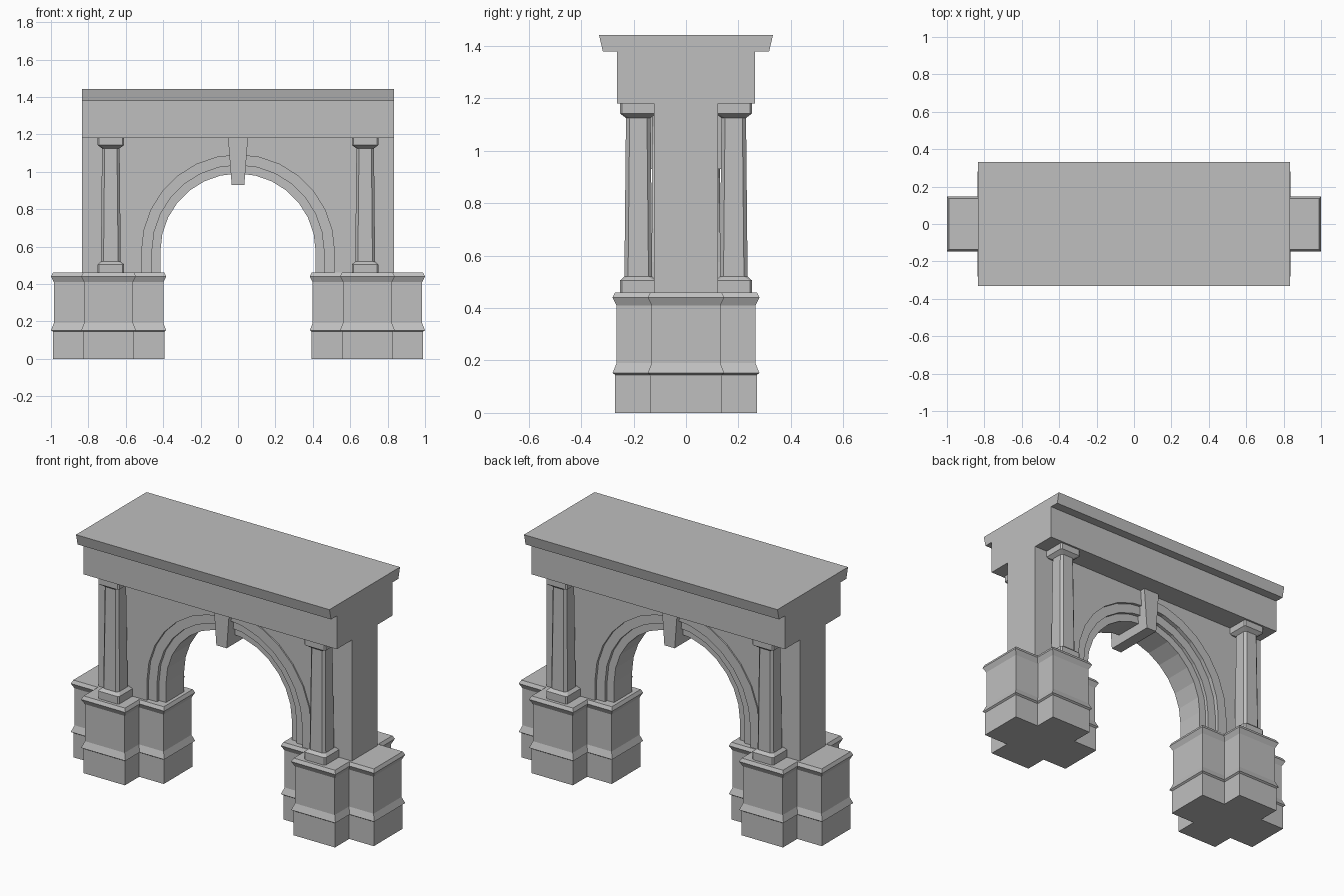
import bpy, bmesh
from math import sin, cos, pi

cube = bpy.data.objects.get("Cube")
if cube:
    bpy.data.objects.remove(cube, do_unlink=True)

stone = bpy.data.materials.new("grey_stone")
stone.use_nodes = True
colour = (0.52, 0.52, 0.52, 1)
stone.diffuse_color = colour
stone.node_tree.nodes["Principled BSDF"].inputs["Base Color"].default_value = colour


def loft(name, rings):
    """Join matching rings of 3D points and cap both ends."""
    bm = bmesh.new()
    loops = [[bm.verts.new(p) for p in ring] for ring in rings]
    n = len(loops[0])
    for low, high in zip(loops, loops[1:]):
        for i in range(n):
            j = (i + 1) % n
            bm.faces.new((low[i], low[j], high[j], high[i]))
    bm.faces.new(loops[0][::-1])
    bm.faces.new(loops[-1])
    bmesh.ops.recalc_face_normals(bm, faces=bm.faces)
    mesh = bpy.data.meshes.new(name)
    bm.to_mesh(mesh)
    bm.free()
    mesh.materials.append(stone)
    obj = bpy.data.objects.new(name, mesh)
    bpy.context.collection.objects.link(obj)
    return obj


def extrude_y(name, outline, y0, y1):
    return loft(name, [[(x, y, z) for x, z in outline] for y in (y0, y1)])


def cross(cx, grow, z):
    """Plus-shaped plan, pushed outwards by grow."""
    a, b, c = 0.298 + grow, 0.27 + grow, 0.136 + grow
    plan = [(a, -c), (a, c), (c, c), (c, b), (-c, b), (-c, c),
            (-a, c), (-a, -c), (-c, -c), (-c, -b), (c, -b), (c, -c)]
    return [(cx + x, y, z) for x, y in plan]


def chamfered(cx, cy, half, cut, z):
    """Square plan with cut corners."""
    k = half - cut
    plan = [(half, -k), (half, k), (k, half), (-k, half),
            (-half, k), (-half, -k), (-k, -half), (k, -half)]
    return [(cx + x, cy + y, z) for x, y in plan]


BASE, SPRING, TOP, SIDE = 0.46, 0.575, 1.18, 0.835


def arc(r, start, end, steps):
    return [(r * cos(start + (end - start) * i / steps),
             SPRING + r * sin(start + (end - start) * i / steps))
            for i in range(steps + 1)]


def arched(r):
    """Wall outline with a round-headed opening of radius r."""
    return ([(-SIDE, BASE), (-SIDE, TOP), (SIDE, TOP), (SIDE, BASE), (r, BASE)]
            + arc(r, 0, pi, 14) + [(-r, BASE)])


# Pedestals with base moulding and cap moulding
pedestal = [(0, 0), (0, 0.145), (0.01, 0.152), (-0.005, 0.19),
            (-0.005, 0.41), (0.01, 0.44), (0, BASE)]
for side, cx in (("left", 0.692), ("right", -0.692)):
    loft(side + "_pedestal", [cross(cx, g, z) for g, z in pedestal])

# Columns: base, tapered shaft, capital
column = [(0.07, 0.008, BASE), (0.07, 0.008, 0.505), (0.053, 0.014, 0.52),
          (0.047, 0.014, 1.125), (0.07, 0.008, 1.142), (0.07, 0.008, TOP)]
for side, cx in (("left", 0.68), ("right", -0.68)):
    for end, cy in (("front", -0.182), ("back", 0.182)):
        loft(f"{end}_{side}_column",
             [chamfered(cx, cy, h, c, z) for h, c, z in column])

# Wall with stepped reveals around the arch on both faces
extrude_y("wall_core", arched(0.415), -0.085, 0.085)
for end, s in (("front", -1), ("back", 1)):
    extrude_y(end + "_arch_step", arched(0.46), s * 0.085, s * 0.105)
    extrude_y(end + "_wall_face", arched(0.515), s * 0.105, s * 0.122)

    # Thin raised moulding on one half of the arch, mirrored by rotation
    outer = [(0.575, BASE)] + arc(0.575, 0, pi / 2, 7)
    inner = arc(0.515, pi / 2, 0, 7) + [(0.515, BASE)]
    outline = [(-s * x, z) for x, z in outer + inner]
    extrude_y(end + "_arch_moulding", outline, s * 0.122, s * 0.13)

# Keystone running through the wall
extrude_y("keystone", [(-0.034, 0.93), (0.034, 0.93), (0.053, TOP), (-0.053, TOP)],
          -0.155, 0.155)

# Entablature and flared cornice
loft("entablature", [[(x * SIDE, y * 0.263, z) for x, y in
                      ((-1, -1), (1, -1), (1, 1), (-1, 1))] for z in (TOP, 1.378)])
loft("cornice", [[(x * SIDE, y * h, z) for x, y in
                  ((-1, -1), (1, -1), (1, 1), (-1, 1))]
                 for h, z in ((0.317, 1.378), (0.332, 1.442))])
